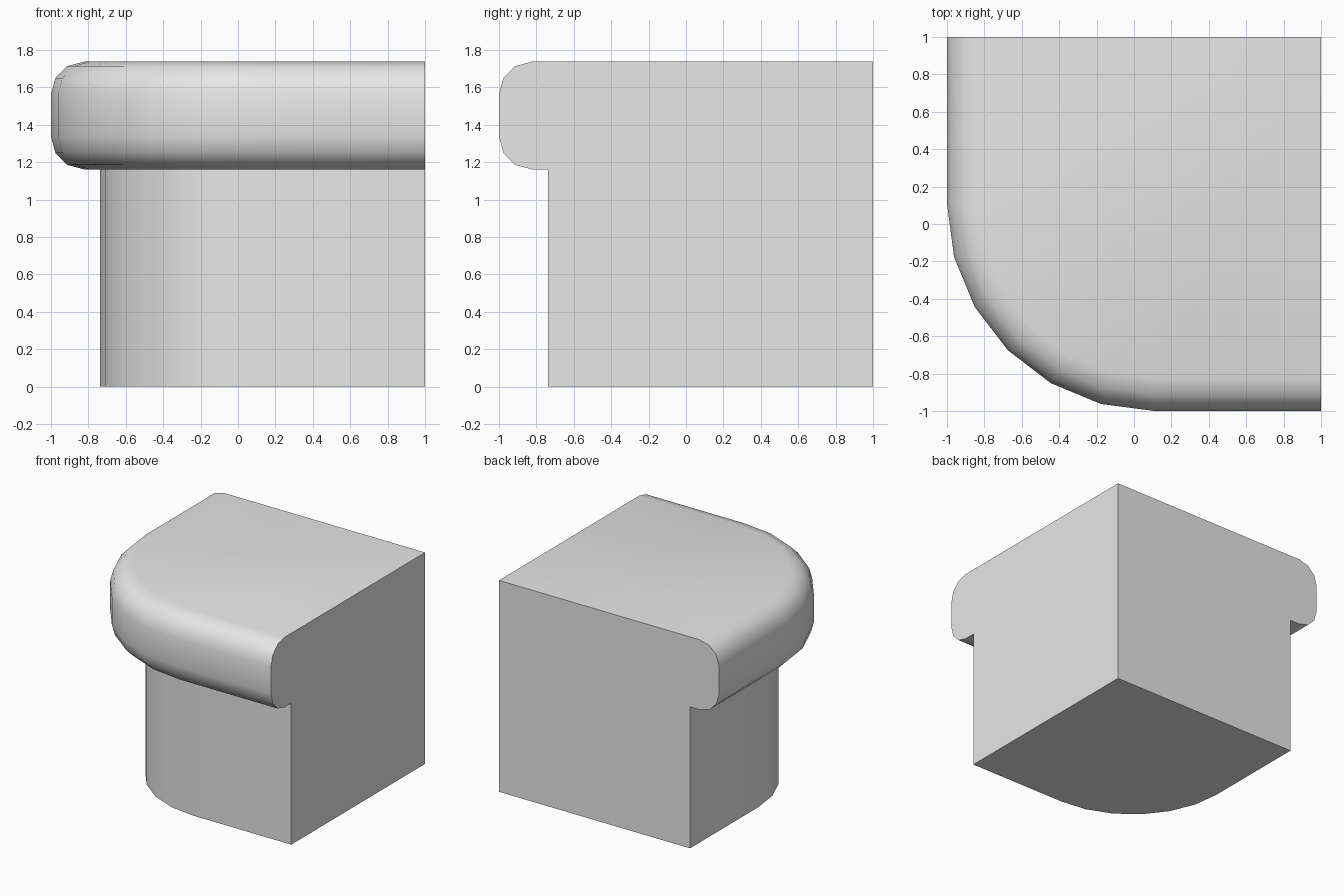
import bpy, bmesh
from math import sin, cos, pi, radians

default = bpy.data.objects.get("Cube")
if default:
    bpy.data.objects.remove(default, do_unlink=True)

grey = bpy.data.materials.new("light grey")
grey.use_nodes = True
colour = (0.8, 0.8, 0.8, 1)
grey.diffuse_color = colour
grey.node_tree.nodes["Principled BSDF"].inputs["Base Color"].default_value = colour

TOP, RIM_BOTTOM = 1.737, 1.162   # heights of the overhanging rim
OVERHANG = 0.263                 # how far the pillar is set back
CORNER = 1.111                   # plan radius of the rounded corner
EDGE = 0.175                     # rounding of the rim's edges

# Side profile as (inset, height): pillar, underside, rounded rim
profile = [(OVERHANG, 0), (OVERHANG, RIM_BOTTOM)]
for centre_z, start in ((RIM_BOTTOM + EDGE, -pi / 2), (TOP - EDGE, 0)):
    for i in range(4):
        a = start + i * pi / 6
        profile.append((EDGE * (1 - cos(a)), centre_z + EDGE * sin(a)))


def plan_path(inset):
    """Straight side, six-step rounded corner, straight front."""
    c, r = CORNER - 1, CORNER - inset
    arc = [(c - r * cos(i * pi / 12), c - r * sin(i * pi / 12)) for i in range(7)]
    return [(inset - 1, 1)] + arc + [(1, inset - 1)]


bm = bmesh.new()
rows = [[bm.verts.new((x, y, z)) for x, y in plan_path(inset)] for inset, z in profile]
for low, high in zip(rows, rows[1:]):
    for i in range(len(low) - 1):
        bm.faces.new((low[i], low[i + 1], high[i + 1], high[i]))

# Flat top, bottom and the two cut sides
base = bm.verts.new((1, 1, 0))
peak = bm.verts.new((1, 1, TOP))
bm.faces.new(rows[-1] + [peak])
bm.faces.new(rows[0] + [base])
for end in (0, -1):
    bm.faces.new([row[end] for row in rows] + [peak, base])
bmesh.ops.recalc_face_normals(bm, faces=bm.faces)

mesh = bpy.data.meshes.new("rounded_corner_block")
bm.to_mesh(mesh)
bm.free()
mesh.materials.append(grey)
block = bpy.data.objects.new("rounded_corner_block", mesh)
bpy.context.collection.objects.link(block)

bpy.ops.object.select_all(action="DESELECT")
block.select_set(True)
bpy.context.view_layer.objects.active = block
bpy.ops.object.shade_smooth_by_angle(angle=radians(40))
